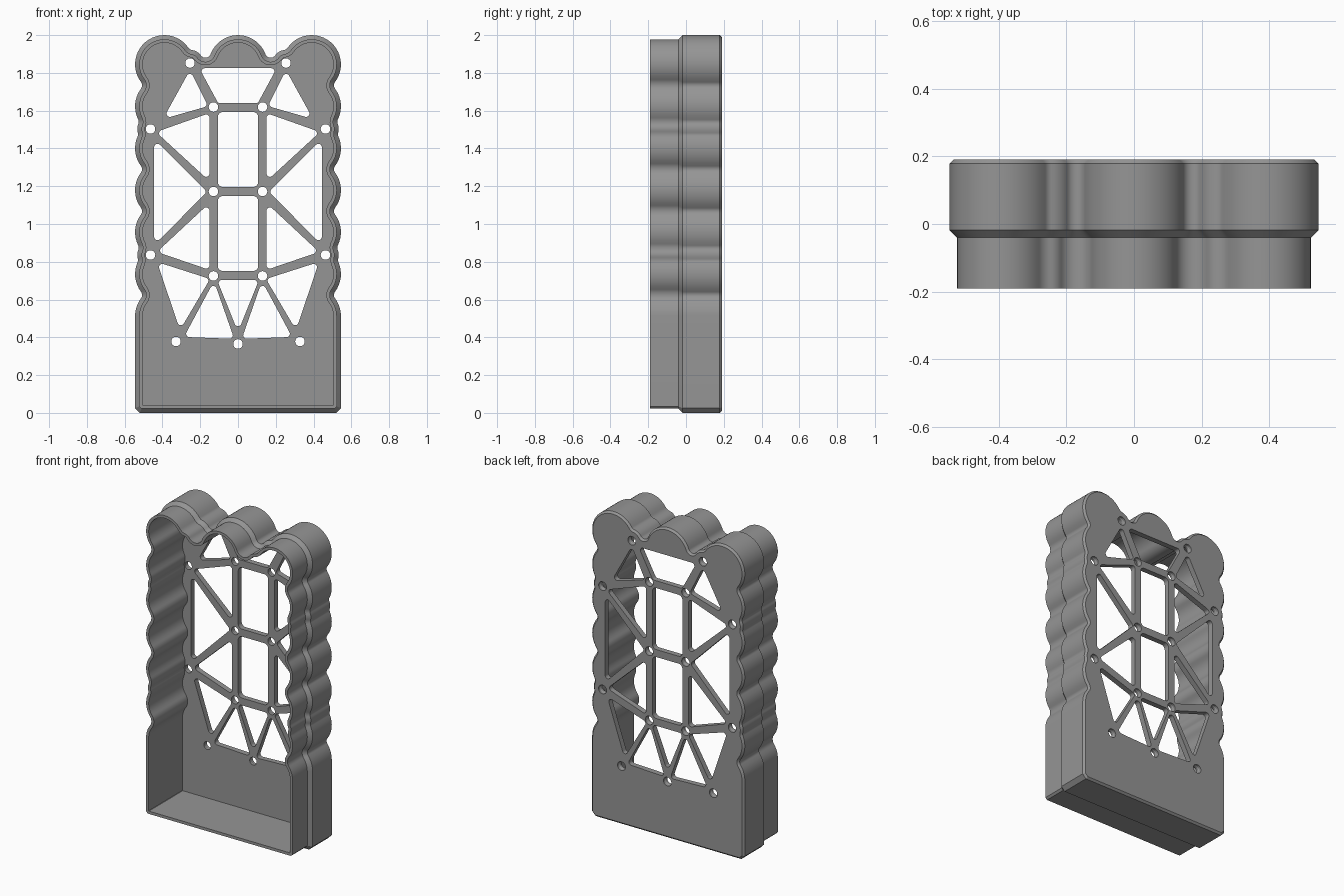
import bpy, bmesh, math
from mathutils import Vector

if "Cube" in bpy.data.objects:
    bpy.data.objects.remove(bpy.data.objects["Cube"])

W, LOBE, BOSS, FILLET = 0.545, 0.155, 0.07, 0.03
PLATE_FRONT, BACK = 0.155, 0.19

grey = bpy.data.materials.new("warm_grey_plastic")
grey.diffuse_color = (0.30, 0.30, 0.30, 1)
grey.use_nodes = True
grey.node_tree.nodes["Principled BSDF"].inputs["Base Color"].default_value = grey.diffuse_color

# Scalloped outline: lobes and screw bosses, counter-clockwise from bottom right
right = [(0.39, 1.845 - 0.222 * k, LOBE) for k in range(6, -1, -1)]
right.insert(5, (0.463, 1.503, BOSS))
right.insert(2, (0.463, 0.836, BOSS))
right.append((0.254, 1.852, BOSS))
circles = right + [(0, 1.845, LOBE)] + [(-x, z, r) for x, z, r in reversed(right)]


def arc(c, r, a0, a1):
    n = max(2, math.ceil(abs(a1 - a0) / math.radians(8)))
    return [(c.x + r * math.cos(a0 + (a1 - a0) * i / n),
             c.y + r * math.sin(a0 + (a1 - a0) * i / n)) for i in range(n + 1)]


def angle(a, b):
    return math.atan2(b.y - a.y, b.x - a.x)


def outline(d):
    """Outline moved inwards by d: arcs joined by tangent concave fillets."""
    pts, start = [], 0.0
    for i, (x, z, r) in enumerate(circles):
        c = Vector((x, z))
        if i + 1 < len(circles):
            x2, z2, r2 = circles[i + 1]
            c2 = Vector((x2, z2))
            dist = (c2 - c).length
            u = (c2 - c) / dist
            ra, rb = r + FILLET, r2 + FILLET
            a = (ra * ra - rb * rb + dist * dist) / (2 * dist)
            h = math.sqrt(max(ra * ra - a * a, 0))
            f = c + u * a + Vector((u.y, -u.x)) * h
            end = angle(c, f)
        else:
            end = math.pi
        while end < start - 0.5:
            end += 2 * math.pi
        pts += arc(c, r - d, start, end)[:]
        if i + 1 < len(circles):
            f0, f1 = angle(f, c), angle(f, c2)
            while f1 > f0:
                f1 -= 2 * math.pi
            pts += arc(f, FILLET + d, f0, f1)[1:-1]
            start = angle(c2, f)
    # chamfered bottom corners
    c, w = max(0.025 - 0.586 * d, 0.002), W - d
    return pts + [(-w, d + c), (-w + c, d), (w - c, d), (w, d + c)]


def loft(bm, sections):
    """Closed solid through (points, y) sections of equal point count."""
    loops = [[bm.verts.new((x, y, z)) for x, z in pts] for pts, y in sections]
    n = len(loops[0])
    for a, b in zip(loops, loops[1:]):
        for i in range(n):
            bm.faces.new((a[i], a[(i + 1) % n], b[(i + 1) % n], b[i]))
    bm.faces.new(loops[0])
    bm.faces.new(loops[-1])


def finish(bm, name):
    bmesh.ops.recalc_face_normals(bm, faces=bm.faces)
    me = bpy.data.meshes.new(name)
    bm.to_mesh(me)
    bm.free()
    ob = bpy.data.objects.new(name, me)
    bpy.context.collection.objects.link(ob)
    me.materials.append(grey)
    return ob


def rounded(poly, r):
    """Round every corner of a convex polygon."""
    out, n = [], len(poly)
    for i in range(n):
        p = Vector(poly[i])
        a = (Vector(poly[i - 1]) - p).normalized()
        b = (Vector(poly[(i + 1) % n]) - p).normalized()
        half = a.angle(b) / 2
        c = p + (a + b).normalized() * (r / math.sin(half))
        t = r / math.tan(half)
        a0, a1 = angle(c, p + a * t), angle(c, p + b * t)
        delta = (a1 - a0 + math.pi) % (2 * math.pi) - math.pi
        out += arc(c, r, a0, a0 + delta)
    return out


# Case shell: inner floor, inner wall, rim, stepped lip, body, back chamfer
bm = bmesh.new()
loft(bm, [(outline(d), y) for d, y in (
    (0.04, PLATE_FRONT), (0.04, -0.19), (0.022, -0.19), (0.022, -0.04),
    (0.0, -0.018), (0.0, 0.178), (0.012, BACK))])
case = finish(bm, "case_shell")

# Windows between the truss bars of the back plate
side_windows = [
    [(-0.254, 1.815), (-0.159, 1.624), (-0.397, 1.556)],
    [(-0.151, 1.587), (-0.151, 1.227), (-0.434, 1.487)],
    [(-0.444, 1.45), (-0.444, 0.889), (-0.164, 1.17)],
    [(-0.151, 1.111), (-0.151, 0.757), (-0.429, 0.852)],
    [(-0.429, 0.799), (-0.148, 0.709), (-0.307, 0.439)],
    [(-0.127, 0.698), (-0.286, 0.402), (-0.02, 0.392)],
]
centre_windows = [
    [(-0.205, 1.825), (0.205, 1.825), (0.105, 1.64), (-0.105, 1.64)],
    [(-0.107, 1.593), (0.107, 1.593), (0.107, 1.196), (-0.107, 1.196)],
    [(-0.107, 1.148), (0.107, 1.148), (0.107, 0.751), (-0.107, 0.751)],
    [(-0.111, 0.704), (0.111, 0.704), (0, 0.429)],
]
mirrored = [[(-x, z) for x, z in p] for p in side_windows]
bm = bmesh.new()
for poly in side_windows + mirrored + centre_windows:
    shape = rounded(poly, 0.028 if len(poly) == 4 and poly[0][1] < 1.7 else 0.018)
    loft(bm, [(shape, 0.1), (shape, 0.25)])

# Screw holes, slightly wider at the back
holes = [(0.254, 1.852), (0.13, 1.619), (0.463, 1.503), (0.13, 1.172),
         (0.463, 0.836), (0.13, 0.725), (0.328, 0.378)]
for x, z in holes + [(-x, z) for x, z in holes] + [(0, 0.365)]:
    ring = [arc(Vector((x, z)), r, 0, 2 * math.pi)[:-1] for r in (0.025, 0.028)]
    loft(bm, [(ring[0], 0.1), (ring[0], 0.17), (ring[1], 0.175), (ring[1], 0.25)])
cutter = finish(bm, "window_cutter")
cutter.hide_render = True

# Cut the openings, then smooth the scallops
mod = case.modifiers.new("openings", "BOOLEAN")
mod.operation, mod.solver, mod.object = "DIFFERENCE", "EXACT", cutter
bpy.context.view_layer.objects.active = case
bpy.ops.object.select_all(action="DESELECT")
case.select_set(True)
bpy.ops.object.modifier_apply(modifier=mod.name)
bpy.data.objects.remove(cutter)
bpy.ops.object.shade_smooth_by_angle(angle=math.radians(30))
